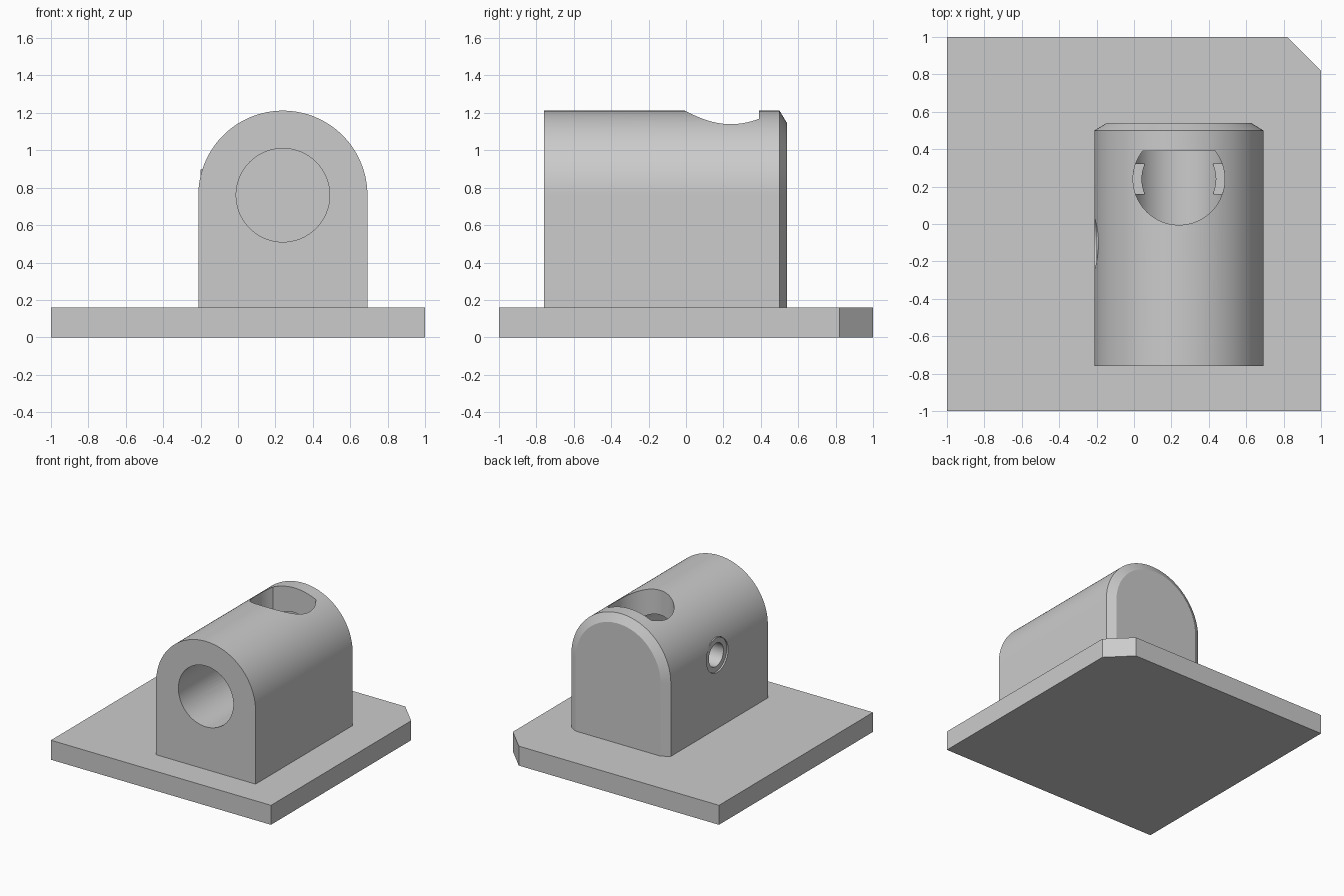
import bpy, bmesh, math
from mathutils import Vector

cube = bpy.data.objects.get("Cube")
if cube:
    bpy.data.objects.remove(cube, do_unlink=True)

grey = bpy.data.materials.new("plain grey")
grey.use_nodes = True
colour = (0.6, 0.6, 0.6, 1)
grey.diffuse_color = colour
grey.node_tree.nodes["Principled BSDF"].inputs["Base Color"].default_value = colour

CX, AXIS_Z, PLATE_Z = 0.24, 0.76, 0.16     # bore axis and plate top
STEPS = 64


def loft(name, rings):
    """Closed solid skinned through rings of equal point count."""
    bm = bmesh.new()
    loops = [[bm.verts.new(p) for p in ring] for ring in rings]
    n = len(loops[0])
    for a, b in zip(loops, loops[1:]):
        for i in range(n):
            j = (i + 1) % n
            bm.faces.new((a[i], a[j], b[j], b[i]))
    bm.faces.new(loops[0][::-1])
    bm.faces.new(loops[-1])
    bmesh.ops.recalc_face_normals(bm, faces=bm.faces)
    mesh = bpy.data.meshes.new(name)
    bm.to_mesh(mesh)
    bm.free()
    obj = bpy.data.objects.new(name, mesh)
    bpy.context.collection.objects.link(obj)
    mesh.materials.append(grey)
    return obj


def arc(radius, start, end, steps=STEPS):
    return [(radius * math.cos(start + (end - start) * i / steps),
             radius * math.sin(start + (end - start) * i / steps))
            for i in range(steps + 1)]


def circle(radius):
    return arc(radius, 0, 2 * math.pi)[:-1]


def along_x(profile, x, y):
    return [Vector((x, y + u, AXIS_Z + v)) for u, v in profile]


def along_y(profile, y):
    return [Vector((CX + u, y, AXIS_Z + v)) for u, v in profile]


def along_z(profile, y, z):
    return [Vector((CX + u, y + v, z)) for u, v in profile]


def cut(target, cutter):
    mod = target.modifiers.new(cutter.name, 'BOOLEAN')
    mod.operation, mod.solver, mod.object = 'DIFFERENCE', 'EXACT', cutter
    bpy.context.view_layer.objects.active = target
    bpy.ops.object.modifier_apply(modifier=mod.name)
    bpy.data.objects.remove(cutter, do_unlink=True)


# Base plate with one clipped corner
corners = [(-1, -1), (1, -1), (1, 0.82), (0.82, 1), (-1, 1)]
loft("base_plate", [[Vector((x, y, z)) for x, y in corners] for z in (0, PLATE_Z)])


# Arched housing with a bevelled back
def arch(radius):
    drop = PLATE_Z - AXIS_Z
    return [(radius, drop)] + arc(radius, 0, math.pi) + [(-radius, drop)]


housing = loft("housing", [along_y(arch(0.452), -0.76), along_y(arch(0.452), 0.5),
                           along_y(arch(0.386), 0.54)])

# Blind bore from the front
cut(housing, loft("bore_cutter", [along_y(circle(0.25), -0.9), along_y(circle(0.25), 0.44)]))

# Top opening: round with a flat back
flat = math.asin(0.15 / 0.245)
opening = arc(0.245, math.pi - flat, 2 * math.pi + flat)
cut(housing, loft("opening_cutter", [along_z(opening, 0.24, z) for z in (AXIS_Z, 1.4)]))

# Small pockets in the bore floor, one on each side
for side in (0, math.pi):
    inner, outer = math.asin(0.08 / 0.2), math.asin(0.08 / 0.245)
    pocket = arc(0.2, side - inner, side + inner, 8) + arc(0.245, side + outer, side - outer, 8)
    cut(housing, loft("pocket_cutter", [along_z(pocket, 0.24, z) for z in (0.56, 0.78)]))

# Side hole through to the bore, lined with a bushing
SIDE_Y = -0.105
cut(housing, loft("side_cutter", [along_x(circle(0.14), x, SIDE_Y) for x in (-0.4, 0.1)]))
bushing = loft("side_bushing", [along_x(circle(0.138), x, SIDE_Y) for x in (-0.2, 0.02)])
cut(bushing, loft("bushing_cutter", [along_x(circle(0.095), x, SIDE_Y) for x in (-0.4, 0.3)]))
cut(bushing, loft("bore_cutter", [along_y(circle(0.25), y) for y in (-0.5, 0.3)]))

# Smooth the round faces, keep the edges sharp
for obj in (housing, bushing):
    bpy.ops.object.select_all(action='DESELECT')
    obj.select_set(True)
    bpy.context.view_layer.objects.active = obj
    bpy.ops.object.shade_smooth_by_angle(angle=math.radians(25))
